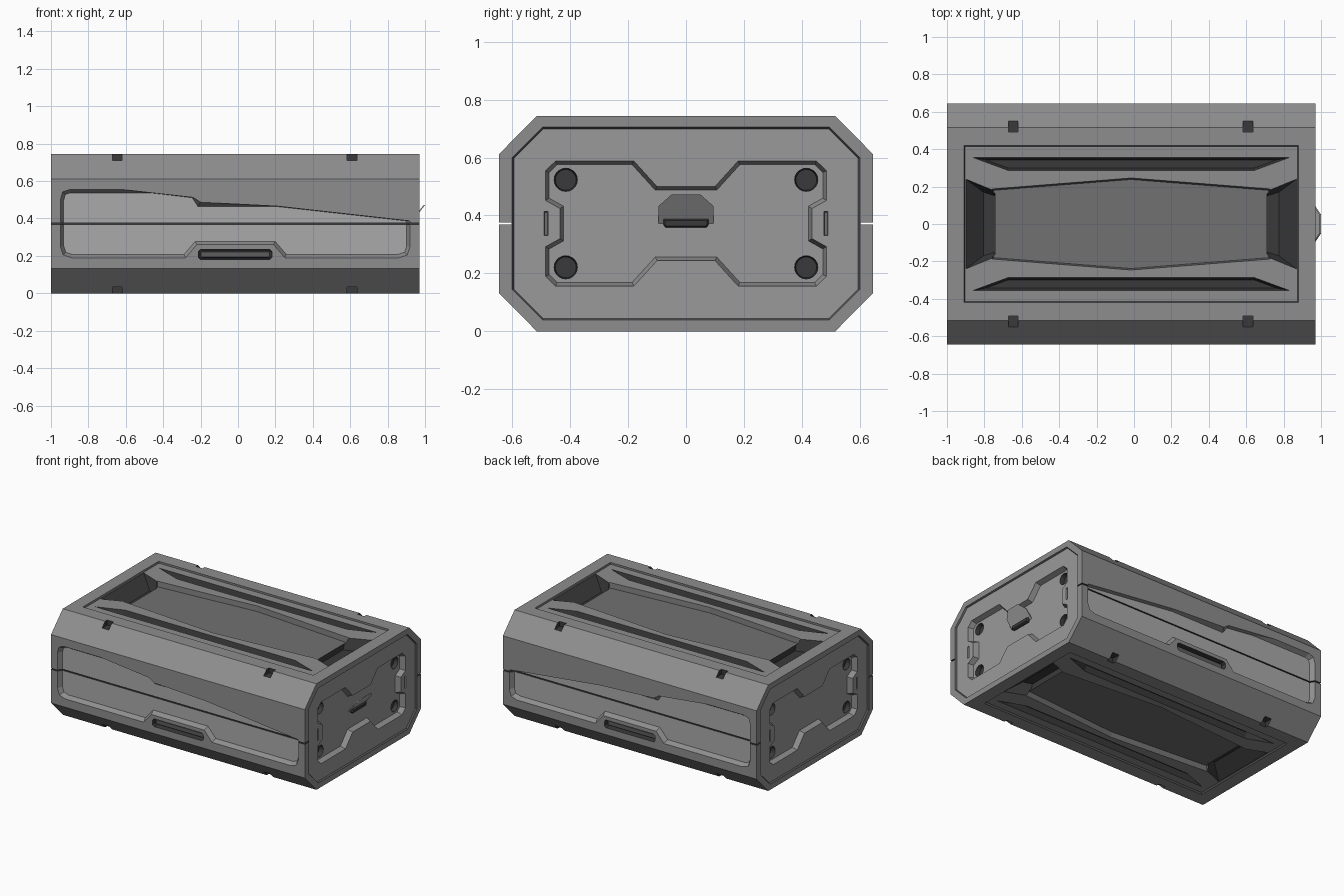
import bpy, bmesh, math
from mathutils import Vector

if "Cube" in bpy.data.objects:
    bpy.data.objects.remove(bpy.data.objects["Cube"])

CX, CZ = -0.015, 0.372            # case centre
HX, HY, HZ = 0.985, 0.645, 0.372  # case half sizes

# Grey levels; every mesh carries all slots in the same order
FRAME, PLATE, PANEL, FLOOR, GRIP, DARK = range(6)
mats = []
for name, g in (("frame_grey", .27), ("plate_grey", .32), ("panel_grey", .40),
                ("floor_grey", .165), ("grip_grey", .11), ("dark_grey", .042)):
    m = bpy.data.materials.new(name)
    m.diffuse_color = (g, g, g, 1)
    m.use_nodes = True
    m.node_tree.nodes["Principled BSDF"].inputs["Base Color"].default_value = m.diffuse_color
    mats.append(m)


def loft(name, loops, place, wall=FRAME, floor=None):
    """Solid through matching outlines [(points, depth), ...], placed by place(u, v, d)."""
    bm = bmesh.new()
    rings = [[bm.verts.new(place(u, v, d)) for u, v in pts] for pts, d in loops]
    for a, b in zip(rings, rings[1:]):
        for i in range(len(a)):
            j = (i + 1) % len(a)
            bm.faces.new((a[i], a[j], b[j], b[i])).material_index = wall
    for r in (rings[0], rings[-1]):
        bm.faces.new(r).material_index = wall if floor is None else floor
    bmesh.ops.recalc_face_normals(bm, faces=bm.faces)
    me = bpy.data.meshes.new(name)
    for m in mats:
        me.materials.append(m)
    bm.to_mesh(me)
    bm.free()
    ob = bpy.data.objects.new(name, me)
    bpy.context.collection.objects.link(ob)
    return ob


def inset(pts, w):
    """Mitred inward offset of a closed outline."""
    p = [Vector(q) for q in pts]
    n = len(p)
    area = sum(p[i].x * p[(i + 1) % n].y - p[(i + 1) % n].x * p[i].y for i in range(n))
    s = 1 if area > 0 else -1
    out = []
    for i in range(n):
        e1, e2 = (p[i] - p[i - 1]).normalized(), (p[(i + 1) % n] - p[i]).normalized()
        n1, n2 = Vector((-e1.y, e1.x)) * s, Vector((-e2.y, e2.x)) * s
        out.append(tuple(p[i] + (n1 + n2) * (w / (1 + n1.dot(n2)))))
    return out


def pocket(pts, start, depth, inner, place, wall=FRAME, floor=None):
    """Cut a sloped-wall recess into the case; inner is an outline or an inset width."""
    if not isinstance(inner, list):
        inner = inset(pts, inner)
    cutter = loft("pocket", [(pts, -0.03), (pts, start), (inner, depth)], place, wall, floor)
    cutter.hide_render = True
    m = case.modifiers.new("cut", 'BOOLEAN')
    m.operation, m.solver, m.object = 'DIFFERENCE', 'EXACT', cutter
    m.material_mode = 'INDEX'
    bpy.context.view_layer.objects.active = case
    bpy.ops.object.modifier_apply(modifier=m.name)
    bpy.data.objects.remove(cutter, do_unlink=True)


def rect(u0, u1, v0, v1):
    return [(u0, v0), (u1, v0), (u1, v1), (u0, v1)]


def four_way(q):
    """Mirror a quarter outline (running top centre to side) into a closed outline."""
    right = q + [(u, -v) for u, v in reversed(q)]
    return right + [(-u, -v) for u, v in right]


def side(s):
    return lambda u, v, d: (u, s * (HY - d), v)


def end(s):
    return lambda u, v, d: (CX + s * (HX - d), u, CZ + v)


def lid(s):
    return lambda u, v, d: (CX + u, v, CZ + s * (HZ - d))


# Case: eight-sided bar
octagon = four_way([(0.515, HZ), (HY, 0.24)])
case = loft("case", [(octagon, 0), (octagon, 2 * HX)], end(1))

# Long sides: recessed panel with slanted top edge, handle pocket, seam, strap notches
panel = [(-.95, .25), (-.935, .205), (-.89, .19), (-.28, .19), (-.22, .26), (.19, .26),
         (.25, .19), (.86, .19), (.905, .205), (.92, .25), (.92, .387), (.21, .466),
         (-.2, .487), (-.24, .513), (-.62, .555), (-.90, .555), (-.938, .542), (-.95, .50)]
panel_floor = inset(panel, 0.018)
panel_floor[10:15] = [(.902, .387), (.20, .465), (-.215, .465), (-.245, .511), (-.46, .536)]
grip = [(-.20, .18), (.17, .18), (.182, .192), (.182, .223), (.17, .235),
        (-.20, .235), (-.212, .223), (-.212, .192)]
for s in (-1, 1):
    pocket(panel, 0, 0.03, panel_floor, side(s), FRAME, PANEL)
    pocket(grip, 0, 0.055, 0.004, side(s), DARK)
    pocket(rect(-1.1, 1.1, CZ - .004, CZ + .004), 0, 0.042, 0.0, side(s), DARK)
    loft("side_handle", [(inset(grip, .014), .02), (inset(grip, .010), .026),
                         (inset(grip, .010), .06)], side(s), GRIP)
    for t in (-1, 1):
        for x in (-0.63, 0.625):
            v = sorted((s * 0.492, s * 0.56))
            pocket(rect(x - .026, x + .026, *v), 0.02, 0.035, 0.0, lid(t), DARK)

# Short ends: stepped plate, bone-shaped recess, round sockets, small side slots
plate = four_way([(0.495, 0.333), (0.60, 0.228)])
bone = four_way([(.10, .128), (.18, .216), (.45, .216), (.485, .182),
                 (.485, .080), (.435, .052)])
disc = [(.04 * math.cos(i * math.pi / 10), .04 * math.sin(i * math.pi / 10)) for i in range(20)]
for s in (-1, 1):
    pocket(plate, 0, 0.010, 0.006, end(s), GRIP, PLATE)
    pocket(bone, 0.012, 0.045, 0.013, end(s), FRAME, PLATE)
    for a in (-1, 1):
        pocket(rect(a * .483 - .007, a * .483 + .007, -.042, .042), 0.011, 0.025, 0.003,
               end(s), FRAME)
        for b in (-1, 1):
            pocket([(a * .415 + u, b * .151 + v) for u, v in disc], 0.05, 0.075, 0.004,
                   end(s), DARK)

# Top and bottom: stepped field, long slots, central hollow, sloped end hollows
hollow = [(-.735, -.18), (0, -.238), (.735, -.18), (.735, .18), (0, .238), (-.735, .18)]
for s in (-1, 1):
    pocket(rect(-.895, .895, -.42, .42), 0, 0.010, 0.006, lid(s), GRIP, FRAME)
    pocket(inset(hollow, -0.008), 0.010, 0.045, 0.008, lid(s), FLOOR)
    for a in (-1, 1):
        slot = [(-.845, a * .355), (.845, a * .355), (.66, a * .287), (-.66, a * .287)]
        pocket(slot, 0.010, 0.05, 0.012, lid(s), DARK)
        outer = [(a * .884, -.24), (a * .884, .24), (a * .728, .176), (a * .728, -.176)]
        inner = [(a * .79, -.17), (a * .79, .17), (a * .726, .15), (a * .726, -.15)]
        pocket(outer, 0.011, 0.085, inner, lid(s), DARK)

# Latch on the right end: tilted flap with a dark hinge bar
flap = [(-.095, 0), (.095, 0), (.095, .06), (.05, .10), (-.05, .10), (-.095, .06)]
loft("latch_flap", [(flap, 0), (flap, .008)],
     lambda u, v, d: (0.925 + 0.75 * v - d, u, CZ + v), PANEL)
bar = [(-.078, -.004), (-.07, -.014), (.07, -.014), (.078, -.004), (.078, .016), (-.078, .016)]
loft("latch_bar", [(inset(bar, .005), .024), (bar, .032), (bar, .06)], end(1), DARK)
